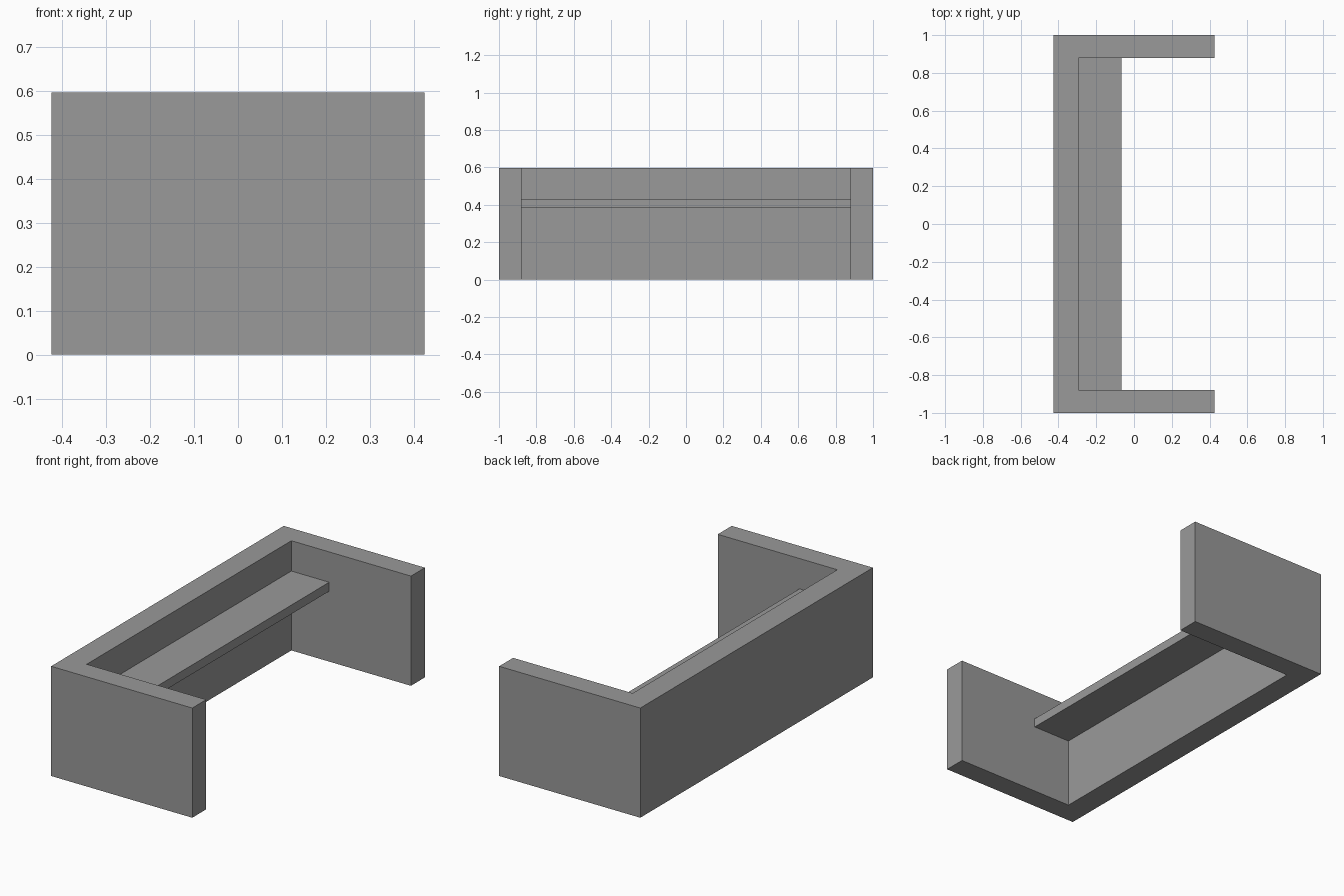
import bpy
import bmesh

cube = bpy.data.objects.get("Cube")
if cube:
    bpy.data.objects.remove(cube, do_unlink=True)

# One plain grey for everything
GREY = (0.32, 0.32, 0.32, 1.0)
grey = bpy.data.materials.new("plain_grey")
grey.use_nodes = True
grey.diffuse_color = GREY
grey.node_tree.nodes["Principled BSDF"].inputs["Base Color"].default_value = GREY

# Shared dimensions
BACK, OPEN = -0.425, 0.425
WALL_INNER = -0.295
SHELF_EDGE = -0.067
END, END_INNER = 1.0, 0.88
HEIGHT = 0.597


def extrude_profile(name, outline, bottom, top):
    """Raise a flat outline (x, y) into a solid from bottom to top."""
    bm = bmesh.new()
    face = bm.faces.new([bm.verts.new((x, y, bottom)) for x, y in outline])
    result = bmesh.ops.extrude_face_region(bm, geom=[face], use_keep_orig=True)
    raised = [v for v in result["geom"] if isinstance(v, bmesh.types.BMVert)]
    bmesh.ops.translate(bm, verts=raised, vec=(0, 0, top - bottom))
    bmesh.ops.recalc_face_normals(bm, faces=bm.faces)
    mesh = bpy.data.meshes.new(name)
    bm.to_mesh(mesh)
    bm.free()
    mesh.materials.append(grey)
    obj = bpy.data.objects.new(name, mesh)
    bpy.context.collection.objects.link(obj)
    return obj


# U-shaped frame: back wall with two end panels, mirrored across y
half = [(BACK, END), (OPEN, END), (OPEN, END_INNER), (WALL_INNER, END_INNER)]
frame_outline = half + [(x, -y) for x, y in reversed(half)]
extrude_profile("wall_frame", frame_outline, 0.0, HEIGHT)

# Shelf between the end panels, against the back wall
shelf_outline = [(WALL_INNER, -END_INNER), (SHELF_EDGE, -END_INNER),
                 (SHELF_EDGE, END_INNER), (WALL_INNER, END_INNER)]
extrude_profile("shelf", shelf_outline, 0.383, 0.432)
